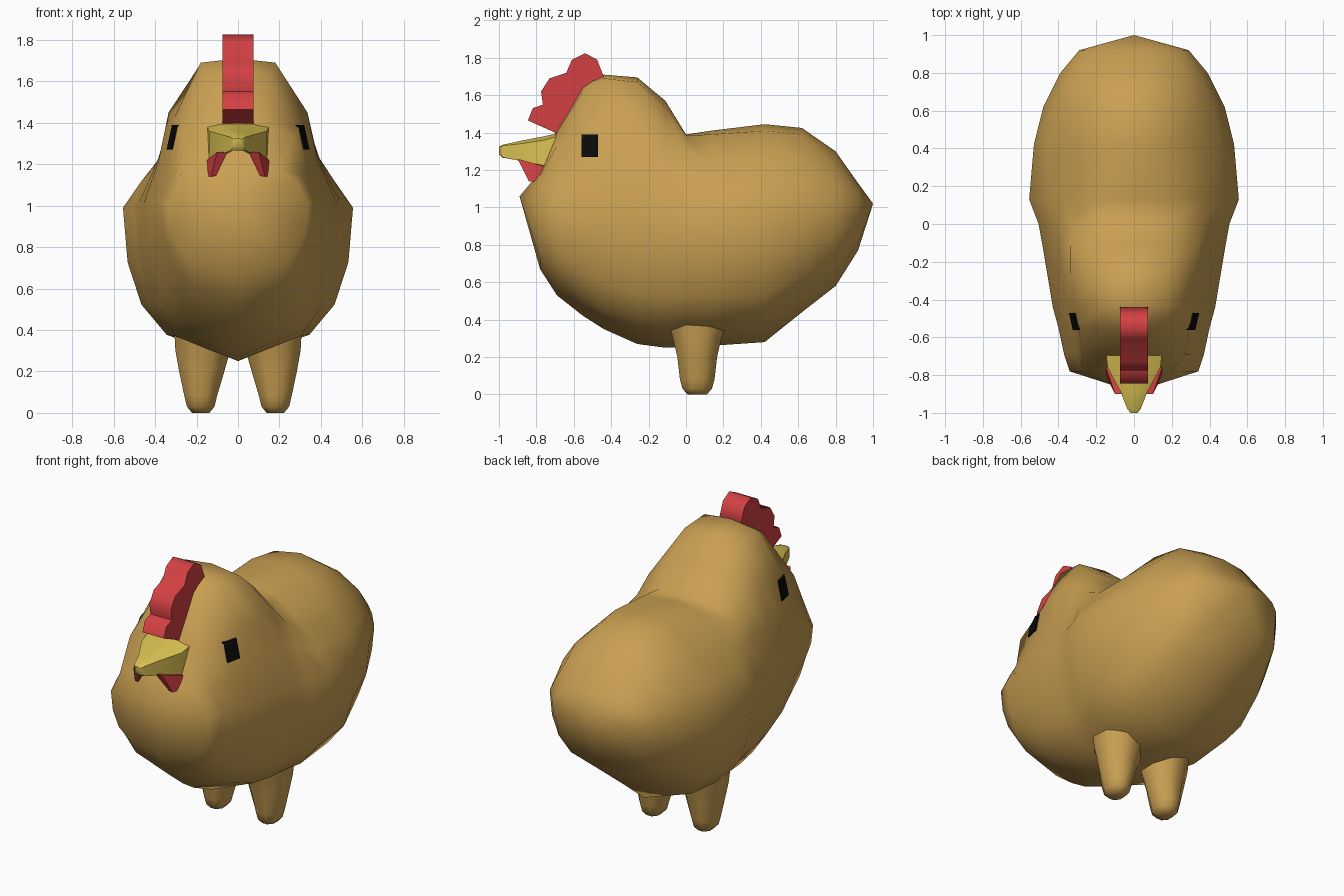
import bpy, bmesh, math
from mathutils import Vector
from mathutils.bvhtree import BVHTree

if "Cube" in bpy.data.objects:
    bpy.data.objects.remove(bpy.data.objects["Cube"])


def material(name, rgb):
    m = bpy.data.materials.new(name)
    m.diffuse_color = (*rgb, 1)
    m.use_nodes = True
    m.node_tree.nodes["Principled BSDF"].inputs["Base Color"].default_value = m.diffuse_color
    return m


TAN = material("tan feathers", (0.59, 0.35, 0.085))
RED = material("red comb", (0.65, 0.052, 0.055))
YELLOW = material("yellow beak", (0.70, 0.54, 0.085))
BLACK = material("black eye", (0.003, 0.003, 0.003))


def make(name, verts, faces, mat, angle=60):
    bm = bmesh.new()
    vs = [bm.verts.new(v) for v in verts]
    for f in faces:
        bm.faces.new([vs[i] for i in f])
    bmesh.ops.recalc_face_normals(bm, faces=bm.faces)
    me = bpy.data.meshes.new(name)
    bm.to_mesh(me)
    bm.free()
    me.materials.append(mat)
    ob = bpy.data.objects.new(name, me)
    bpy.context.collection.objects.link(ob)
    bpy.ops.object.select_all(action='DESELECT')
    ob.select_set(True)
    bpy.context.view_layer.objects.active = ob
    bpy.ops.object.shade_smooth_by_angle(angle=math.radians(angle))
    return ob


def loft(name, rings, mat, poles=None, angle=60):
    """Bridge equal rings; close the ends with pole points or flat caps."""
    n = len(rings[0])
    verts = [v for r in rings for v in r]
    faces = []
    for k in range(len(rings) - 1):
        for i in range(n):
            j = (i + 1) % n
            faces.append((k*n + i, k*n + j, k*n + n + j, k*n + n + i))
    last = (len(rings) - 1) * n
    if poles:
        p = len(verts)
        verts += poles
        for i in range(n):
            j = (i + 1) % n
            faces += [(i, j, p), (last + i, last + j, p + 1)]
    else:
        faces += [tuple(range(n)), tuple(range(last, last + n))]
    return make(name, verts, faces, mat, angle)


# Body and head: y, top z, crown x z, side x z, neck x z, widest x z, bottom z
stations = [
    (-0.78, 1.19, .10, 1.19, .20, 1.17, .28, 1.12, .34, 1.00, .67),
    (-0.69, 1.42, .12, 1.40, .27, 1.33, .30, 1.15, .37, 1.02, .53),
    (-0.55, 1.66, .15, 1.62, .295, 1.38, .34, 1.17, .40, 1.02, .42),
    (-0.44, 1.71, .18, 1.69, .31, 1.42, .36, 1.19, .43, 1.01, .35),
    (-0.26, 1.695, .19, 1.67, .335, 1.45, .385, 1.21, .46, 1.00, .27),
    (-0.11, 1.57, .19, 1.54, .335, 1.40, .39, 1.21, .485, 1.00, .25),
    (0.00, 1.39, .19, 1.385, .34, 1.31, .41, 1.18, .505, 1.00, .255),
    (0.13, 1.41, .20, 1.39, .37, 1.24, .465, 1.12, .555, 0.99, .26),
    (0.42, 1.445, .20, 1.41, .37, 1.24, .46, 1.12, .53, 0.98, .28),
    (0.62, 1.425, .18, 1.39, .34, 1.24, .42, 1.12, .48, 0.98, .44),
    (0.80, 1.30, .14, 1.28, .28, 1.20, .34, 1.10, .39, 1.00, .58),
    (0.92, 1.13, .10, 1.12, .20, 1.10, .26, 1.06, .29, 1.01, .77),
]
rings = []
for y, zt, *pts, zb in stations:
    half = list(zip(pts[0::2], pts[1::2]))
    wx, wz = half[-1]
    half += [(wx * a, wz + (zb - wz) * b) for a, b in ((.96, .36), (.84, .64), (.62, .84))]
    rings.append([(0, y, zt)] + [(x, y, z) for x, z in half] + [(0, y, zb)]
                 + [(-x, y, z) for x, z in reversed(half)])
body = loft("body", rings, TAN, [(0, -0.89, 1.06), (0, 1.0, 1.02)], 80)

# Comb: scalloped side outline given thickness
outline = [(-.66, 1.36), (-.70, 1.40), (-.845, 1.465), (-.82, 1.53), (-.765, 1.55),
           (-.775, 1.62), (-.73, 1.69), (-.64, 1.72), (-.61, 1.79), (-.54, 1.825),
           (-.475, 1.79), (-.44, 1.70), (-.50, 1.60)]
loft("comb", [[(x, y, z) for y, z in outline] for x in (-.075, .075)], RED)

# Beak: broad arched base tapering to a blunt tip
beak = []
for y, w, top, shoulder, low, mid in ((-.67, .15, 1.40, 1.385, 1.195, 1.28),
                                      (-.76, .14, 1.38, 1.36, 1.205, 1.28),
                                      (-.89, .07, 1.355, 1.34, 1.25, 1.285),
                                      (-.98, .035, 1.335, 1.33, 1.268, 1.265),
                                      (-1.0, .018, 1.325, 1.32, 1.29, 1.285)):
    beak.append([(0, y, top), (w * .5, y, top), (w, y, shoulder), (w, y, low), (w * .5, y, (low + mid) / 2),
                 (0, y, mid), (-w * .5, y, (low + mid) / 2), (-w, y, low), (-w, y, shoulder), (-w * .5, y, top)])
loft("beak", beak, YELLOW, angle=50)

tree = BVHTree.FromObject(body, bpy.context.evaluated_depsgraph_get())
for s, side in ((1, "right"), (-1, "left")):
    # Wattle hanging under the beak
    loft(side + "_wattle",
         [[(s * x, y, z) for x, y, z in ring] for ring in (
             ((.05, -.90, 1.26), (.10, -.90, 1.26), (.15, -.76, 1.22), (.08, -.74, 1.25)),
             ((.105, -.84, 1.145), (.13, -.84, 1.14), (.145, -.80, 1.14), (.12, -.80, 1.145)))], RED)

    # Leg stump: z, centre x, radius x, radius y
    leg = []
    for z, cx, rx, ry in ((0, .18, .045, .055), (.03, .18, .072, .085), (.08, .18, .085, .10),
                          (.20, .175, .118, .115), (.30, .17, .143, .14), (.42, .17, .15, .18)):
        leg.append([(s * (cx + rx * math.cos(a)), .06 + ry * math.sin(a), z)
                    for a in (math.tau * (i + .5) / 8 for i in range(8))])
    loft(side + "_leg", leg, TAN, angle=80)

    # Eye plate laid on the side of the head
    grid = []
    for z in (1.27, 1.33, 1.39):
        for y in (-.56, -.515, -.47):
            hit = tree.ray_cast(Vector((s, y, z)), Vector((-s, 0, 0)))[0]
            grid.append(hit)
    out = [(p.x + s * .009, p.y, p.z) for p in grid]
    inner = [(p.x - s * .0005, p.y, p.z) for p in grid]
    quads = [(r*3 + c, r*3 + c + 1, r*3 + c + 4, r*3 + c + 3) for r in (0, 1) for c in (0, 1)]
    rim = (0, 1, 2, 5, 8, 7, 6, 3)
    faces = quads + [tuple(i + 9 for i in q) for q in quads]
    faces += [(a, b, b + 9, a + 9) for a, b in zip(rim, rim[1:] + rim[:1])]
    make(side + "_eye", out + inner, faces, BLACK, 30)
